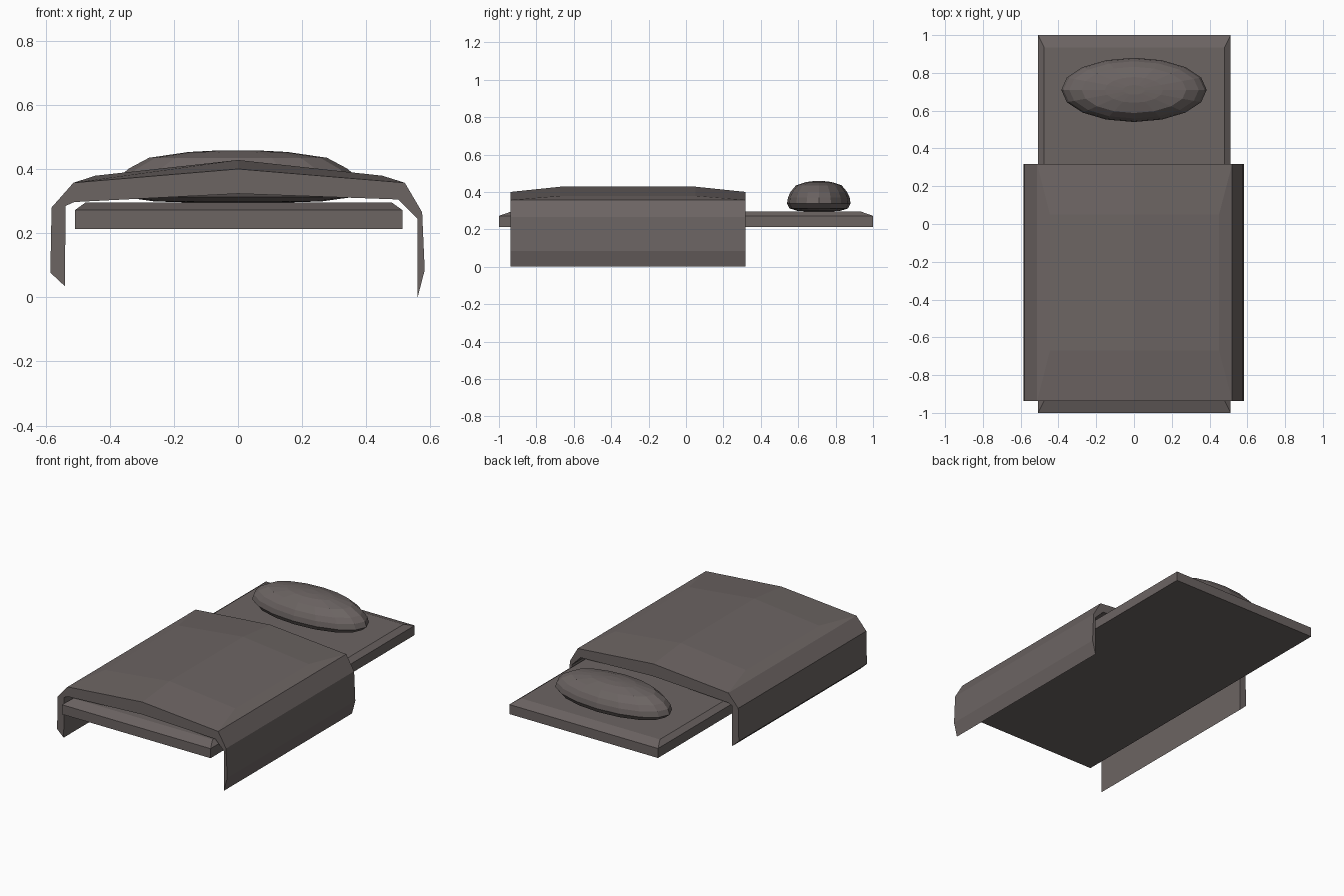
import bpy, bmesh, math

if "Cube" in bpy.data.objects:
    bpy.data.objects.remove(bpy.data.objects["Cube"])

# One dark warm grey for the whole bed
grey = bpy.data.materials.new("dark warm grey")
grey.diffuse_color = (0.15, 0.128, 0.124, 1)
grey.use_nodes = True
grey.node_tree.nodes["Principled BSDF"].inputs["Base Color"].default_value = grey.diffuse_color


def loft(name, rings):
    """Skin closed rings of equal point count and cap both ends."""
    bm = bmesh.new()
    loops = [[bm.verts.new(p) for p in ring] for ring in rings]
    n = len(loops[0])
    for a, b in zip(loops, loops[1:]):
        for i in range(n):
            j = (i + 1) % n
            bm.faces.new((a[i], a[j], b[j], b[i]))
    bm.faces.new(loops[0])
    bm.faces.new(loops[-1])
    bmesh.ops.remove_doubles(bm, verts=bm.verts, dist=0.0005)
    bmesh.ops.recalc_face_normals(bm, faces=bm.faces)
    me = bpy.data.meshes.new(name)
    bm.to_mesh(me)
    bm.free()
    me.materials.append(grey)
    ob = bpy.data.objects.new(name, me)
    bpy.context.collection.objects.link(ob)
    return ob


# Mattress: flat slab with a chamfered top edge
def rectangle(hx, hy, z):
    return [(0.002 + sx * hx, sy * hy, z)
            for sx, sy in ((-1, -1), (1, -1), (1, 1), (-1, 1))]


loft("mattress", [rectangle(0.51, 1.0, 0.213),
                  rectangle(0.51, 1.0, 0.272),
                  rectangle(0.478, 0.935, 0.295)])


# Blanket: thick draped profile, slightly higher in the middle of its length
def blanket_section(y, raised):
    shoulder_l = (-0.445, 0.379) if raised else (-0.513, 0.357)
    shoulder_r = (0.45, 0.379) if raised else (0.52, 0.357)
    crown = (0, 0.428 if raised else 0.40)
    outer = [(-0.54, 0.035), (-0.585, 0.077), (-0.581, 0.28), (-0.513, 0.357),
             shoulder_l, crown, shoulder_r,
             (0.52, 0.357), (0.574, 0.265), (0.582, 0.085), (0.56, 0.0)]
    inner = [(0.56, 0.245), (0.50, 0.305), (0, 0.323),
             (-0.51, 0.297), (-0.537, 0.285)]
    return [(x, y, z) for x, z in outer + inner]


loft("blanket", [blanket_section(-0.937, False), blanket_section(-0.67, True),
                 blanket_section(0.05, True), blanket_section(0.318, False)])


# Pillow: squashed oval with a flattened underside
def oval(scale, z, sides=16):
    return [(0.385 * scale * math.cos(2 * math.pi * i / sides),
             0.71 + 0.17 * scale * math.sin(2 * math.pi * i / sides), z)
            for i in range(sides)]


pillow_profile = [(0.35, 0.295), (0.68, 0.299), (0.92, 0.312), (1.0, 0.338),
                  (0.97, 0.37), (0.89, 0.40), (0.72, 0.435), (0.4, 0.453),
                  (0.15, 0.458)]
loft("pillow", [oval(s, z) for s, z in pillow_profile])
